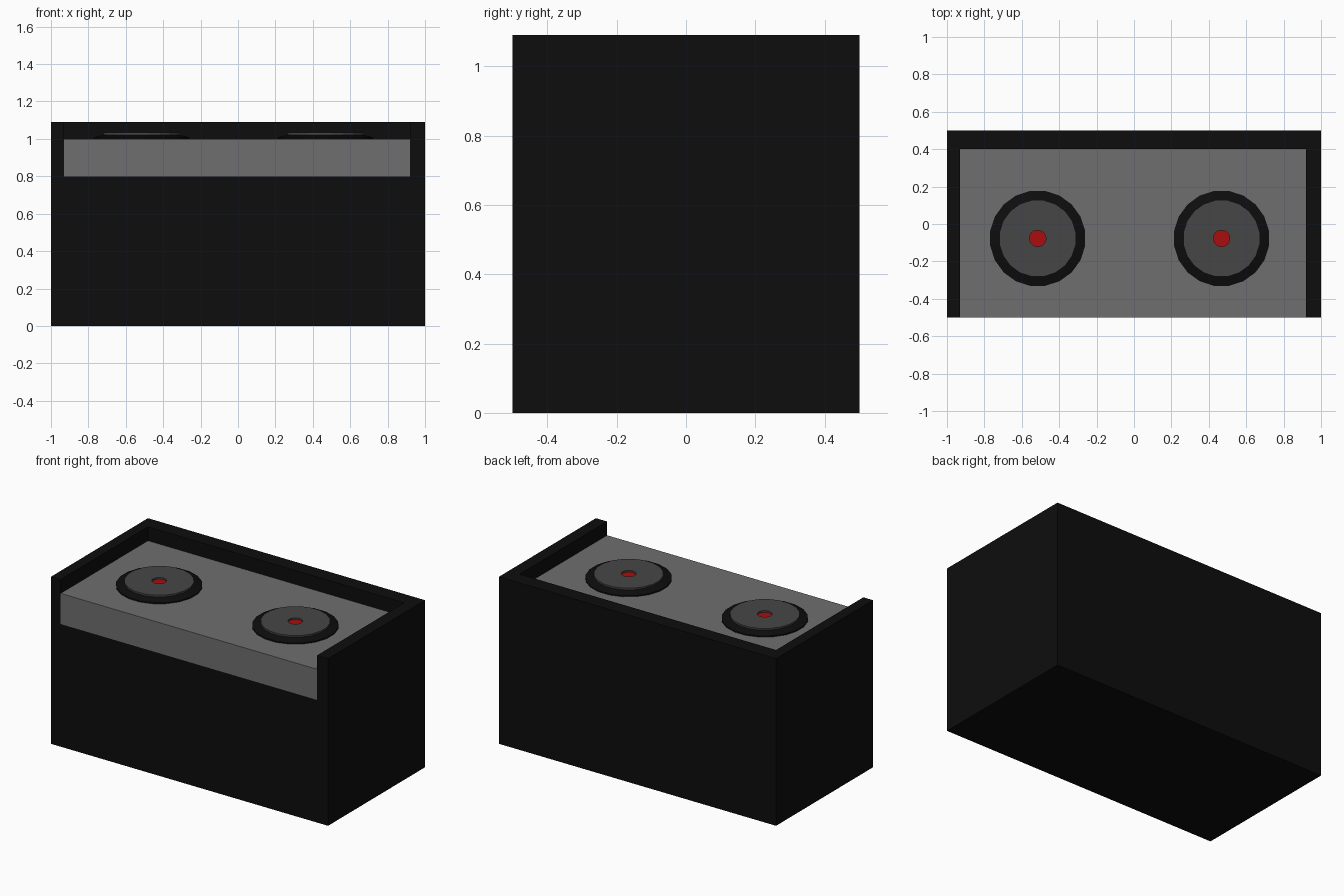
import bpy, bmesh
from math import cos, sin, pi

if "Cube" in bpy.data.objects:
    bpy.data.objects.remove(bpy.data.objects["Cube"])


def material(name, r, g, b):
    m = bpy.data.materials.new(name)
    m.diffuse_color = (r, g, b, 1)
    m.use_nodes = True
    m.node_tree.nodes["Principled BSDF"].inputs["Base Color"].default_value = m.diffuse_color
    return m


BLACK = material("black", 0.004, 0.004, 0.004)
GREY = material("counter_grey", 0.156, 0.156, 0.156)
DARK = material("record_grey", 0.061, 0.061, 0.061)
RED = material("label_red", 0.4, 0.004, 0.004)


def finish(name, bm, mat):
    bmesh.ops.recalc_face_normals(bm, faces=bm.faces)
    mesh = bpy.data.meshes.new(name)
    bm.to_mesh(mesh)
    bm.free()
    mesh.materials.append(mat)
    obj = bpy.data.objects.new(name, mesh)
    bpy.context.collection.objects.link(obj)
    return obj


def prism(name, outline, z0, z1, mat):
    """Extrude a plan outline from z0 up to z1."""
    bm = bmesh.new()
    face = bm.faces.new([bm.verts.new((x, y, z0)) for x, y in outline])
    ext = bmesh.ops.extrude_face_region(bm, geom=[face], use_keep_orig=True)
    top = [v for v in ext["geom"] if isinstance(v, bmesh.types.BMVert)]
    bmesh.ops.translate(bm, verts=top, vec=(0, 0, z1 - z0))
    return finish(name, bm, mat)


def lathe(name, profile, centre, mat, sides=20, cap=False):
    """Revolve (radius, z) points into flat-sided rings, optionally capping the last."""
    bm = bmesh.new()
    rings = []
    for r, z in profile:
        angles = [2 * pi * (i + 0.5) / sides for i in range(sides)]
        rings.append([bm.verts.new((r * cos(a), r * sin(a), z)) for a in angles])
    for lo, hi in zip(rings, rings[1:]):
        for i in range(sides):
            j = (i + 1) % sides
            bm.faces.new((lo[i], lo[j], hi[j], hi[i]))
    if cap:
        bm.faces.new(rings[-1])
    obj = finish(name, bm, mat)
    obj.location = centre
    return obj


# Cabinet body, with a raised rim around the back and sides
L, R, B = -0.93, 0.92, 0.40
prism("cabinet_body", [(-1, -0.5), (1, -0.5), (1, 0.5), (-1, 0.5)], 0, 0.8, BLACK)
prism("cabinet_rim", [(-1, -0.5), (L, -0.5), (L, B), (R, B),
                      (R, -0.5), (1, -0.5), (1, 0.5), (-1, 0.5)], 0.8, 1.09, BLACK)

# Counter slab set into the rim
prism("counter", [(L, -0.5), (R, -0.5), (R, B), (L, B)], 0.8, 1.0, GREY)

# Two turntables: black base, grey record with a centre hole, recessed red label
for side, x in (("left", -0.515), ("right", 0.468)):
    centre = (x, -0.077, 1.0)
    lathe(side + "_turntable_base",
          [(0.257, 0), (0.257, 0.008), (0.207, 0.022)], centre, BLACK)
    lathe(side + "_record",
          [(0.207, 0.022), (0.207, 0.033), (0.044, 0.033), (0.044, 0.022)], centre, DARK)
    lathe(side + "_label", [(0.044, 0.022)], centre, RED, cap=True)
